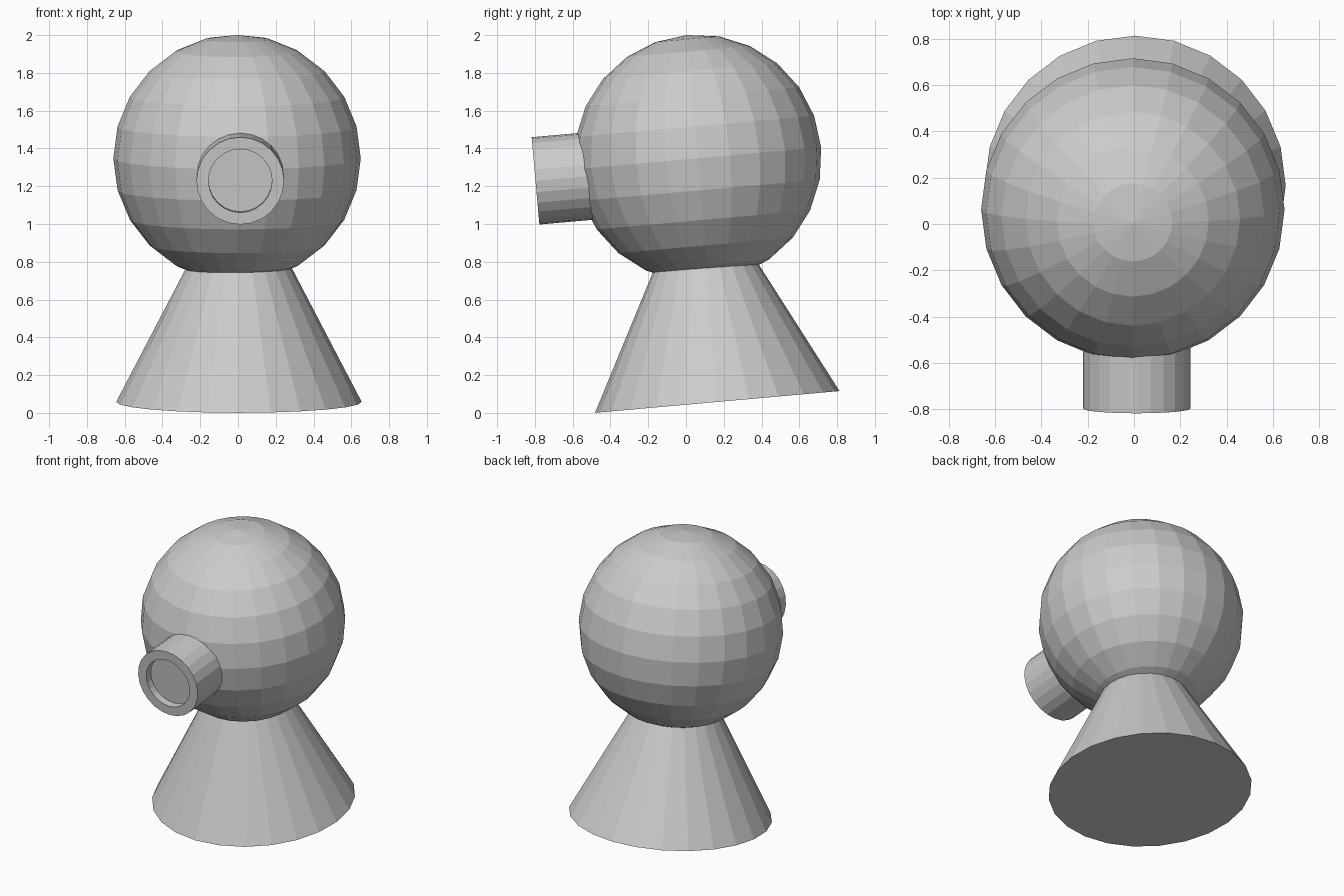
import bpy, bmesh
from math import radians
from mathutils import Matrix, Vector

if "Cube" in bpy.data.objects:
    bpy.data.objects.remove(bpy.data.objects["Cube"])

SIDES = 24
# whole model leans slightly forward; origin is the ball centre
LEAN = Matrix.Translation((-0.005, 0.063, 1.348)) @ Matrix.Rotation(radians(5.08), 4, 'X')


def add_object(name, bm):
    bmesh.ops.recalc_face_normals(bm, faces=bm.faces)
    bm.transform(LEAN)
    mesh = bpy.data.meshes.new(name)
    bm.to_mesh(mesh)
    bm.free()
    ob = bpy.data.objects.new(name, mesh)
    bpy.context.collection.objects.link(ob)
    return ob


# round head
bm = bmesh.new()
bmesh.ops.create_uvsphere(bm, u_segments=SIDES, v_segments=12, radius=0.655)
add_object("head", bm)

# conical base, tip hidden inside the head
bm = bmesh.new()
height = 1.25
bmesh.ops.create_cone(bm, cap_ends=True, segments=SIDES, radius1=0.65, radius2=0, depth=height,
                      matrix=Matrix.Translation((0.01, -0.012, -1.294 + height / 2)))
bmesh.ops.remove_doubles(bm, verts=bm.verts, dist=0.0001)
add_object("base", bm)

# lens tube with a recessed front
bm = bmesh.new()
length = 0.5
front = -0.867
bmesh.ops.create_cone(bm, cap_ends=True, segments=SIDES, radius1=0.232, radius2=0.232, depth=length,
                      matrix=Matrix.Translation((0.017, front + length / 2, -0.043))
                      @ Matrix.Rotation(radians(90), 4, 'X'))
bm.normal_update()
face = min(bm.faces, key=lambda f: f.calc_center_median().y)
bmesh.ops.inset_region(bm, faces=[face], thickness=0.063, use_even_offset=True)
rim = bmesh.ops.extrude_face_region(bm, geom=[face])
floor = [v for v in rim["geom"] if isinstance(v, bmesh.types.BMVert)]
bmesh.ops.translate(bm, verts=floor, vec=Vector((0, 0.05, 0)))
if face.is_valid:
    bmesh.ops.delete(bm, geom=[face], context='FACES_ONLY')
add_object("lens", bm)
